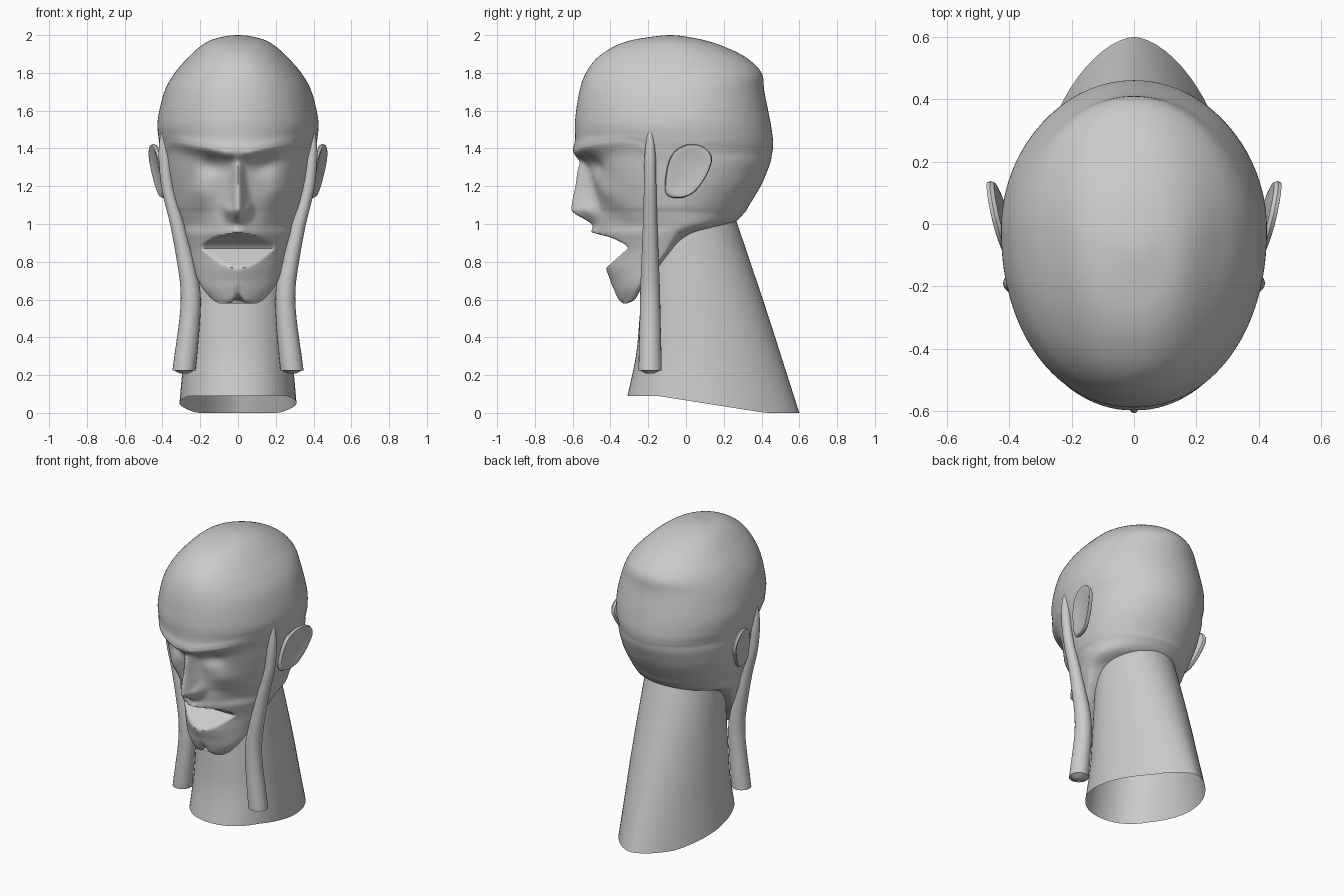
import bpy, bmesh, math

if "Cube" in bpy.data.objects:
    bpy.data.objects.remove(bpy.data.objects["Cube"])

def gauss(v):
    return math.exp(-v * v)

def ramp(v, a, b):
    t = min(1, max(0, (v - a) / (b - a)))
    return t * t * (3 - 2 * t)

def spline(rows, steps, closed=False):
    """Catmull-Rom interpolation through rows of numbers."""
    n, out = len(rows), []
    get = lambda k: rows[k % n] if closed else rows[min(n - 1, max(0, k))]
    for i in range(n if closed else n - 1):
        for j in range(steps):
            t = j / steps
            out.append([0.5 * (2 * b + (c - a) * t + (2 * a - 5 * b + 4 * c - d) * t * t
                               + (3 * b - a - 3 * c + d) * t ** 3)
                        for a, b, c, d in zip(get(i - 1), get(i), get(i + 1), get(i + 2))])
    if not closed:
        out.append(list(rows[-1]))
    return out

def loft(name, rings, caps=True, angle=45):
    """Skin a stack of closed rings into one smooth object."""
    bm = bmesh.new()
    vs = [[bm.verts.new(p) for p in r] for r in rings]
    n = len(vs[0])
    for a, b in zip(vs, vs[1:]):
        for i in range(n):
            k = (i + 1) % n
            bm.faces.new((a[i], a[k], b[k], b[i]))
    if caps:
        bm.faces.new(vs[0])
        bm.faces.new(vs[-1])
    bmesh.ops.recalc_face_normals(bm, faces=bm.faces)
    me = bpy.data.meshes.new(name)
    bm.to_mesh(me)
    bm.free()
    ob = bpy.data.objects.new(name, me)
    bpy.context.collection.objects.link(ob)
    bpy.ops.object.select_all(action='DESELECT')
    ob.select_set(True)
    bpy.context.view_layer.objects.active = ob
    bpy.ops.object.shade_smooth_by_angle(angle=math.radians(angle))
    return ob

def section(front, back, width, mid, n_front, n_back, count, squeeze):
    """Egg-shaped outline in x, y; points gather at the front by squeeze."""
    pts = []
    for i in range(count):
        a = 2 * math.pi * i / count
        a -= squeeze * math.sin(a)
        s, c = math.sin(a), math.cos(a)
        n = n_front if c > 0 else n_back
        x = math.copysign(width * abs(s) ** (2 / n), s)
        reach = abs(c) ** (2 / n)
        pts.append((x, mid + reach * ((front if c > 0 else back) - mid)))
    return pts

# Head profile: height, face front, back, half width, nose height
HEAD = [
    (.58, -.340, -.31, .10, 0), (.60, -.365, -.27, .135, 0), (.65, -.385, -.24, .18, 0),
    (.70, -.400, -.20, .21, 0), (.77, -.425, -.13, .24, 0), (.84, -.43, -.07, .27, 0),
    (.90, -.45, -.01, .295, .005), (.95, -.475, .08, .315, .025), (1.0, -.475, .24, .335, .025),
    (1.06, -.47, .31, .35, .125), (1.1, -.475, .335, .365, .13), (1.2, -.49, .395, .385, .095),
    (1.28, -.515, .43, .395, .06), (1.33, -.54, .448, .40, .025), (1.37, -.592, .455, .405, 0),
    (1.4, -.597, .46, .41, 0), (1.45, -.587, .46, .42, 0), (1.55, -.587, .445, .425, 0),
    (1.7, -.565, .415, .39, 0), (1.8, -.53, .40, .335, 0), (1.88, -.47, .32, .265, 0),
    (1.94, -.38, .20, .20, 0), (1.975, -.28, .09, .14, 0), (1.995, -.15, -.02, .06, 0),
    (2.0, -.09, -.08, .004, 0)]
MOUTH = [(.765, -.425), (.85, -.33), (.872, -.305), (.895, -.325), (.93, -.40), (.955, -.50)]

def mouth_depth(z):
    for (z0, y0), (z1, y1) in zip(MOUTH, MOUTH[1:]):
        if z0 <= z <= z1:
            return y0 + (y1 - y0) * (z - z0) / (z1 - z0)
    return -9

def head_ring(z, front, back, width, nose):
    f = .85 - .30 * ramp(z, .85, 1.08)
    mid = front + f * (back - front)
    n = 1.6 + .5 * ramp(z, .92, 1.35)
    ring = []
    for x, y in section(front, back, width, mid, n, 2, 160, .55):
        ax, zz = abs(x), z
        if y < mid:
            # nose ridge and wings
            y -= nose * gauss(x / (.026 + .022 * ramp(-z, -1.33, -1.06)))
            y -= .03 * gauss((ax - .055) / .022) * gauss((z - 1.075) / .035)
            # eye sockets, cheekbones and cheek hollows
            y += .035 * gauss((ax - .14) / .075) * gauss((z - 1.3) / .045)
            y -= .02 * gauss((ax - .2) / .07) * gauss((z - 1.17) / .06)
            y += .015 * gauss((ax - .2) / .07) * gauss((z - 1.0) / .07)
            # open mouth and slanted brow
            y = max(y, mouth_depth(z))
            zz += .2 * max(0, ax - .06) * gauss((z - 1.37) / .09) * ramp(-y, .1, .35)
        # chin cleft
        zz += .04 * gauss(x / .025) * max(0, 1 - (z - .58) / .1)
        ring.append((x, y, zz))
    return ring

loft("head", [head_ring(*r) for r in spline(HEAD, 6)], angle=50)

# Neck: open tube with a slanted lower rim and pointed back
NECK = [(0, -.31, .60, .31, 1.7), (.25, -.265, .52, .29, 1.8),
        (.5, -.245, .44, .275, 1.9), (.8, -.225, .34, .255, 2), (1.05, -.2, .255, .24, 2)]
neck = []
for z, front, back, width, n in spline(NECK, 5):
    neck.append([(x, y, z + .09 * max(0, 1 - z / .6) * (1 - min(1, max(0, (y + .15) / .57))))
                 for x, y in section(front, back, width, .3 * back - .08, 2.2, n, 64, 0)])
loft("neck", neck, caps=False)

# Hanging side strands: x, z, radius
STRAND = [(.395, 1.5, .006), (.395, 1.46, .018), (.39, 1.35, .03), (.37, 1.18, .033),
          (.322, 1.0, .038), (.277, .8, .046), (.252, .65, .052), (.255, .5, .055),
          (.283, .25, .061), (.286, .228, .056), (.287, .208, .02)]
# Ear outline: y, z
EAR = [(-.1, 1.3), (-.06, 1.385), (.02, 1.423), (.1, 1.405), (.138, 1.345),
       (.105, 1.25), (.04, 1.165), (-.04, 1.137), (-.108, 1.165)]
EAR_RINGS = [(.1, .006), (.7, .007), (.88, .014), (.96, .012), (1, 0), (.96, -.012), (.8, -.015), (.1, -.015)]

for side, s in (("right", 1), ("left", -1)):
    loft(side + "_strand", [
        [(s * (x + r * math.cos(i * math.pi / 12)), -.19 + r * math.sin(i * math.pi / 12), z)
         for i in range(24)] for x, z, r in spline(STRAND, 4)])
    outline = spline(EAR, 5, closed=True)
    rings = []
    for k, h in EAR_RINGS:
        ring = []
        for py, pz in outline:
            y, z = .015 + k * (py - .015), 1.285 + k * (pz - 1.285)
            ring.append((s * (.422 + .22 * y + .13 * (z - 1.28) + h), y, z))
        rings.append(ring)
    loft(side + "_ear", rings)
